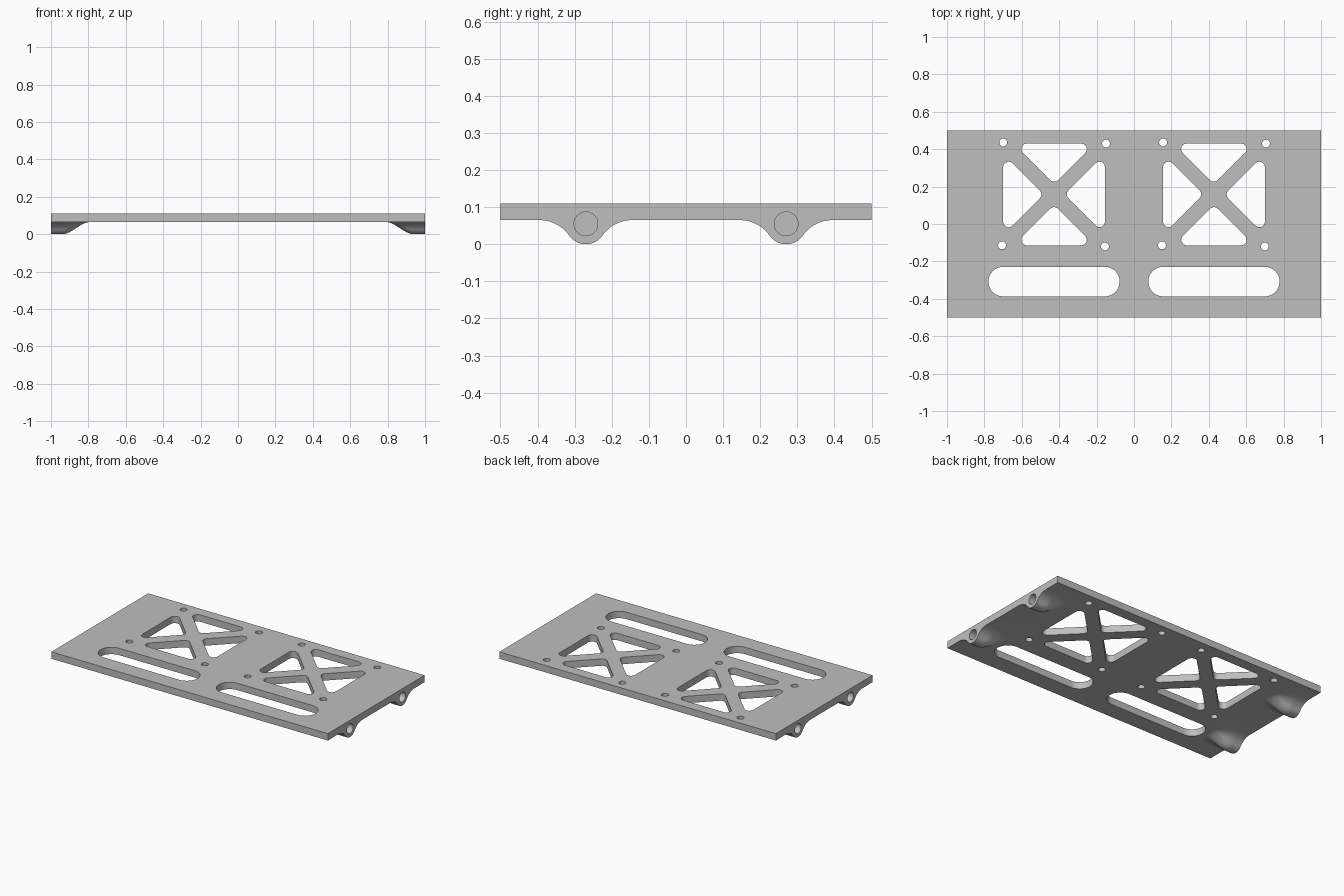
import bpy, bmesh, math
from mathutils import Matrix, Vector

cube = bpy.data.objects.get("Cube")
if cube:
    bpy.data.objects.remove(cube)

BOTTOM, TOP = 0.065, 0.11      # plate underside and upper face
ROUND = 0.055                  # outer radius of a boss
FLARE, FILLET = 0.125, 0.098   # half width of a boss and its blend radius


def add_object(name, bm):
    bmesh.ops.recalc_face_normals(bm, faces=bm.faces)
    mesh = bpy.data.meshes.new(name)
    bm.to_mesh(mesh)
    bm.free()
    obj = bpy.data.objects.new(name, mesh)
    bpy.context.collection.objects.link(obj)
    return obj


def rounded_prism(bm, centres, radius, steps=48):
    """Upright prism whose outline wraps a circle at every centre."""
    verts = []
    for cx, cy in centres:
        for i in range(steps):
            a = math.tau * i / steps
            for z in (BOTTOM - 0.2, TOP + 0.2):
                verts.append(bm.verts.new((cx + radius * math.cos(a), cy + radius * math.sin(a), z)))
    hull = bmesh.ops.convex_hull(bm, input=verts)
    loose = [v for v in hull["geom_interior"] if isinstance(v, bmesh.types.BMVert)]
    bmesh.ops.delete(bm, geom=loose, context="VERTS")


def boss_profile(dy):
    """Height of the boss underside: a round nose blending into the plate."""
    a = abs(dy)
    if a < 0.045:
        return ROUND - math.sqrt(ROUND ** 2 - a ** 2)
    return BOTTOM - FILLET + math.sqrt(FILLET ** 2 - (FLARE - a) ** 2)


def add_boss(bm, side, y0, rows=24, cols=48):
    """Ridge under the plate end that fades smoothly inwards."""
    seat = BOTTOM + 0.0003
    grid = []
    for i in range(rows + 1):
        x = 1 - 0.21 * i / rows
        t = min(1, max(0, (x - 0.79) / 0.15))
        fade = t * t * (3 - 2 * t)
        line = []
        for j in range(cols + 1):
            dy = FLARE * (2 * j / cols - 1)
            z = seat - (seat - boss_profile(dy)) * fade
            line.append(bm.verts.new((side * x, y0 + dy, z)))
        grid.append(line)
    faces = [bm.faces.new((grid[i][j], grid[i + 1][j], grid[i + 1][j + 1], grid[i][j + 1]))
             for i in range(rows) for j in range(cols)]
    lid = bmesh.ops.extrude_face_region(bm, geom=faces, use_keep_orig=True)
    for v in lid["geom"]:
        if isinstance(v, bmesh.types.BMVert):
            v.co.z = 0.1


def boolean(target, tool, operation):
    tool.hide_render = True
    mod = target.modifiers.new(operation.title(), "BOOLEAN")
    mod.operation, mod.solver, mod.object = operation, "EXACT", tool
    bpy.context.view_layer.objects.active = target
    bpy.ops.object.modifier_apply(modifier=mod.name)
    bpy.data.objects.remove(tool)


# Flat plate
bm = bmesh.new()
bmesh.ops.create_cube(bm, size=1, matrix=Matrix.Translation((0, 0, (BOTTOM + TOP) / 2))
                      @ Matrix.Diagonal((2, 1, TOP - BOTTOM, 1)))
plate = add_object("mounting_plate", bm)

# Four end bosses and the blind bores in them
bosses, bores = bmesh.new(), bmesh.new()
for side in (-1, 1):
    for y in (-0.27, 0.27):
        add_boss(bosses, side, y)
        bmesh.ops.create_cone(bores, cap_ends=True, segments=48, radius1=0.032, radius2=0.032, depth=0.2,
                              matrix=Matrix.Translation((side, y, 0.055)) @ Matrix.Rotation(math.pi / 2, 4, "Y"))
boolean(plate, add_object("end_bosses", bosses), "UNION")
boolean(plate, add_object("bore_cutter", bores), "DIFFERENCE")

# Cutouts on each half: cross-braced window, bolt holes and long slot
cuts = bmesh.new()
HALF = 0.272
for cx in (-0.4275, 0.4275):
    centre = Vector((cx, 0.158))
    for quarter in range(4):
        turn = Matrix.Rotation(quarter * math.pi / 2, 2)
        corners = [centre + turn @ Vector(p) for p in ((0, 0.097), (0.146, 0.243), (-0.146, 0.243))]
        rounded_prism(cuts, corners, 0.029)
        rounded_prism(cuts, [centre + turn @ Vector((HALF + 0.006, HALF))], 0.021, 32)
    rounded_prism(cuts, [(cx - HALF, -0.308), (cx + HALF, -0.308)], 0.079)
boolean(plate, add_object("cutout_cutter", cuts), "DIFFERENCE")

# Single grey finish
grey = bpy.data.materials.new("light_grey")
grey.use_nodes = True
colour = (0.52, 0.52, 0.52, 1)
grey.diffuse_color = colour
grey.node_tree.nodes["Principled BSDF"].inputs["Base Color"].default_value = colour
plate.data.materials.clear()
plate.data.materials.append(grey)
for poly in plate.data.polygons:
    poly.material_index = 0

bpy.ops.object.select_all(action="DESELECT")
plate.select_set(True)
bpy.context.view_layer.objects.active = plate
bpy.ops.object.shade_smooth_by_angle(angle=math.radians(30))
